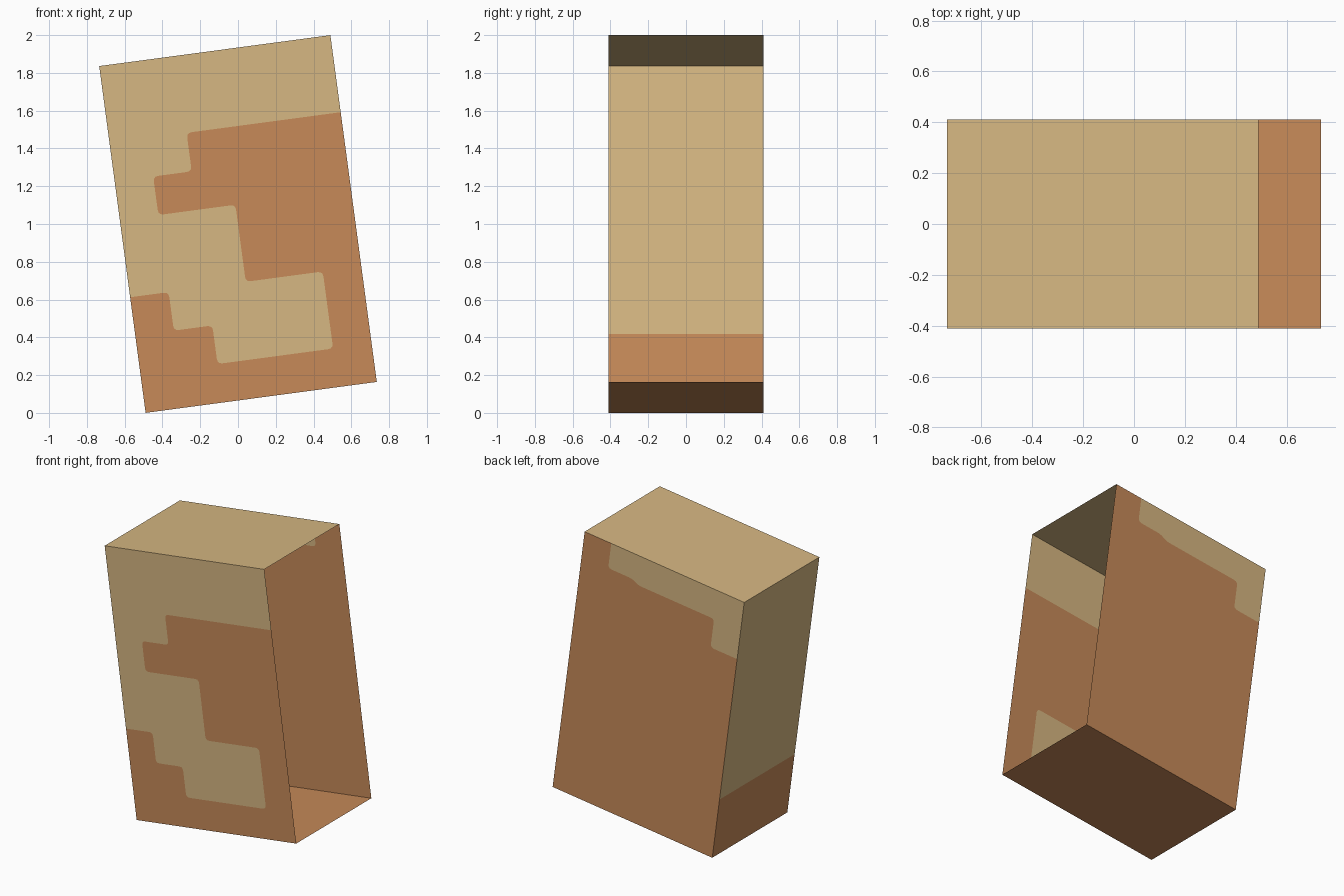
import bpy, bmesh, math
from mathutils import Vector, Matrix

if "Cube" in bpy.data.objects:
    bpy.data.objects.remove(bpy.data.objects["Cube"])

CELL = 0.2058                 # pattern unit: the box is 6 wide, 4 deep, 9 tall
NX, NY, NZ = 6, 4, 9
TILT = Matrix.Rotation(-math.radians(7.62), 4, 'Y')   # leans to the left


def linear(rgb):
    return [((c / 255 + 0.055) / 1.055) ** 2.4 for c in rgb] + [1.0]


def material(name, rgb):
    m = bpy.data.materials.new(name)
    m.diffuse_color = linear(rgb)
    m.use_nodes = True
    m.node_tree.nodes["Principled BSDF"].inputs["Base Color"].default_value = m.diffuse_color
    return m


TAN = material("tan", (214, 183, 130))
CLAY = material("clay_orange", (199, 138, 89))


def rounded(path, r=0.13, steps=3):
    """Soften the inner corners of an open path."""
    pts = [Vector(p) for p in path]
    out = [pts[0]]
    for a, b, c in zip(pts, pts[1:], pts[2:]):
        p = b + (a - b).normalized() * r
        q = b + (c - b).normalized() * r
        for i in range(steps + 1):
            t = i / steps
            out.append(p * (1 - t) ** 2 + b * 2 * t * (1 - t) + q * t * t)
    return out + [pts[-1]]


def place(x, y, z):
    """Box cell coordinates to tilted world position."""
    local = Vector((x - NX / 2, y - NY / 2, z - NZ / 2)) * CELL
    return TILT @ local + Vector((0, 0, 1))


def panel(name, to_box, regions):
    """One thin wall made of flat coloured regions, facing outward."""
    bm = bmesh.new()
    for outline, slot in regions:
        f = bm.faces.new([bm.verts.new(place(*to_box(*p))) for p in outline])
        f.material_index = slot
        f.normal_update()
        if f.normal.dot(f.calc_center_median() - Vector((0, 0, 1))) < 0:
            f.normal_flip()
    bmesh.ops.remove_doubles(bm, verts=bm.verts, dist=1e-5)
    bmesh.ops.triangulate(bm, faces=bm.faces)
    mesh = bpy.data.meshes.new(name)
    bm.to_mesh(mesh)
    bm.free()
    mesh.materials.append(TAN)
    mesh.materials.append(CLAY)
    bpy.context.collection.objects.link(bpy.data.objects.new(name, mesh))


def rect(w, h0, h1):
    return [(0, h0), (w, h0), (w, h1), (0, h1)]


# Front wall: stepped border between the tan and clay areas
step = rounded([(0, 3), (1, 3), (1, 2), (2, 2), (2, 1), (5, 1), (5, 3), (3, 3),
                (3, 5), (1, 5), (1, 6), (2, 6), (2, 7), (6, 7)])
panel("front_wall", lambda u, v: (u, 0, v),
      [(step + [(6, 9), (0, 9)], 0), (step + [(6, 0), (0, 0)], 1)])

# Back wall: tan strip along the top
strip = rounded([(0, 7), (1, 7), (1, 8), (3.85, 8), (4.1, 8.13), (5, 8.13), (5, 9)])
panel("back_wall", lambda u, v: (u, NY, v),
      [(strip + [(0, 9)], 0), (strip + [(6, 9), (6, 0), (0, 0)], 1)])

# Left wall: clay band at the bottom
panel("left_wall", lambda u, v: (0, u, v),
      [(rect(NY, 2.05, NZ), 0), (rect(NY, 0, 2.05), 1)])

# Plain top and bottom; the right side stays open
panel("top_wall", lambda u, v: (u, v, NZ), [(rect(NX, 0, NY), 0)])
panel("bottom_wall", lambda u, v: (u, v, 0), [(rect(NX, 0, NY), 1)])
